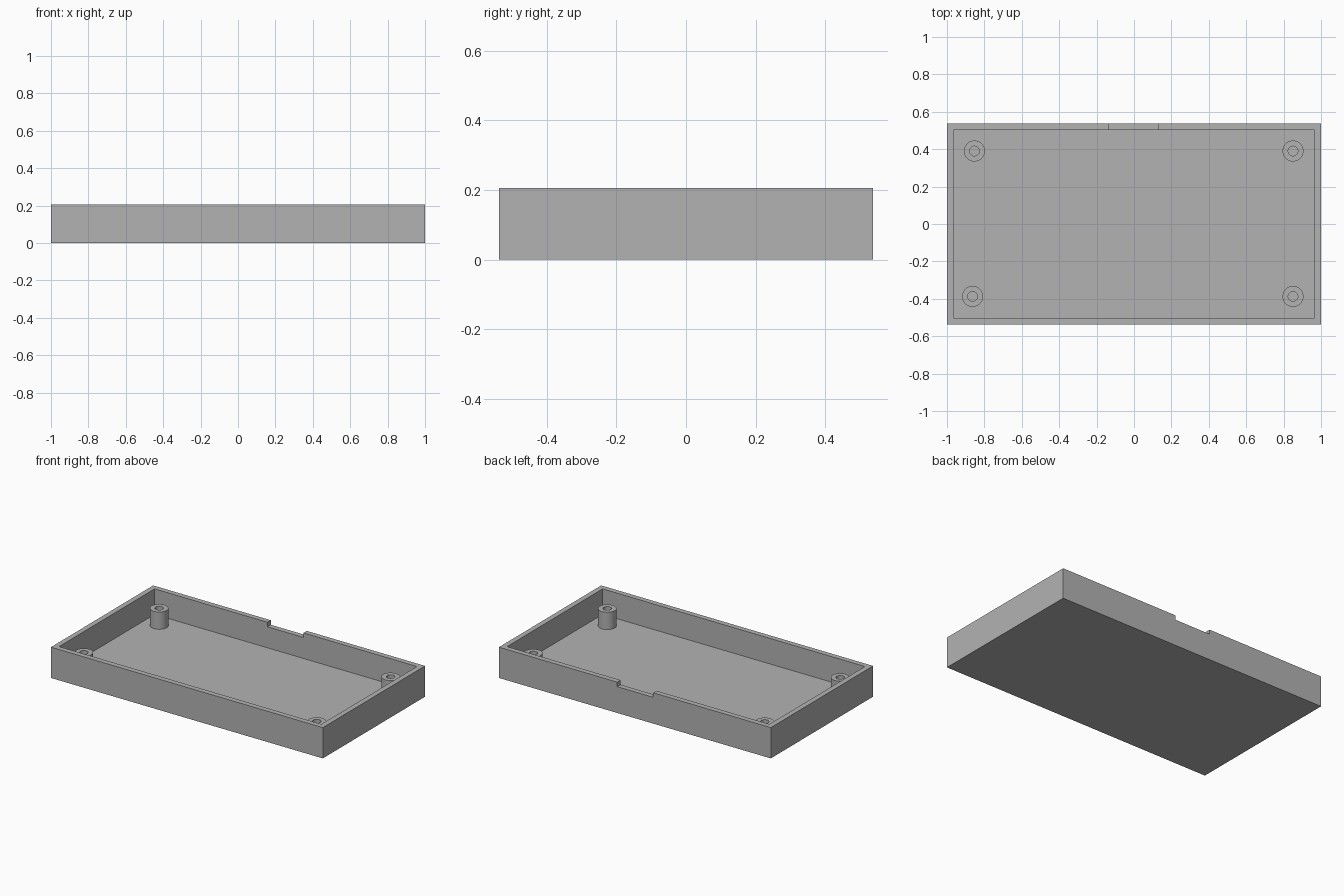
import bpy, bmesh, math
from mathutils import Matrix, Vector

cube = bpy.data.objects.get("Cube")
if cube:
    bpy.data.objects.remove(cube, do_unlink=True)

HALF_X, HALF_Y, HEIGHT = 1.0, 0.537, 0.205
WALL, FLOOR = 0.035, 0.035
NOTCH_X, NOTCH_DEPTH = (-0.135, 0.13), 0.03
POST_R, HOLE_R, POST_TOP = 0.056, 0.026, 0.15

grey = bpy.data.materials.new("grey plastic")
grey.use_nodes = True
colour = (0.45, 0.45, 0.45, 1)
grey.diffuse_color = colour
grey.node_tree.nodes["Principled BSDF"].inputs["Base Color"].default_value = colour


def add_object(name, bm):
    bmesh.ops.recalc_face_normals(bm, faces=bm.faces)
    mesh = bpy.data.meshes.new(name)
    bm.to_mesh(mesh)
    bm.free()
    mesh.materials.append(grey)
    obj = bpy.data.objects.new(name, mesh)
    bpy.context.collection.objects.link(obj)
    return obj


def box(name, low, high):
    low, high = Vector(low), Vector(high)
    bm = bmesh.new()
    place = Matrix.Translation((low + high) / 2) @ Matrix.Diagonal((*(high - low), 1))
    bmesh.ops.create_cube(bm, size=1, matrix=place)
    return add_object(name, bm)


def cut(target, cutter):
    mod = target.modifiers.new("cut", 'BOOLEAN')
    mod.operation, mod.solver, mod.object = 'DIFFERENCE', 'EXACT', cutter
    bpy.context.view_layer.objects.active = target
    bpy.ops.object.modifier_apply(modifier=mod.name)
    bpy.data.objects.remove(cutter, do_unlink=True)


def post(name, x, y):
    # Hollow screw post: a rectangular section spun about its axis
    bm = bmesh.new()
    base = FLOOR - 0.01
    section = [(POST_R, base), (POST_R, POST_TOP), (HOLE_R, POST_TOP), (HOLE_R, base)]
    verts = [bm.verts.new((r, 0, z)) for r, z in section]
    edges = [bm.edges.new((verts[i - 1], verts[i])) for i in range(4)]
    bmesh.ops.spin(bm, geom=verts + edges, cent=(0, 0, 0), axis=(0, 0, 1),
                   angle=math.tau, steps=40, use_merge=True)
    bmesh.ops.remove_doubles(bm, verts=bm.verts, dist=0.0001)
    obj = add_object(name, bm)
    obj.location = (x, y, 0)
    bpy.ops.object.select_all(action='DESELECT')
    obj.select_set(True)
    bpy.context.view_layer.objects.active = obj
    bpy.ops.object.shade_smooth_by_angle(angle=math.radians(30))


# Open tray with a shallow notch in the back wall
tray = box("tray", (-HALF_X, -HALF_Y, 0), (HALF_X, HALF_Y, HEIGHT))
cut(tray, box("cavity", (WALL - HALF_X, WALL - HALF_Y, FLOOR),
              (HALF_X - WALL, HALF_Y - WALL, HEIGHT + 0.1)))
cut(tray, box("notch", (NOTCH_X[0], HALF_Y - 2 * WALL, HEIGHT - NOTCH_DEPTH),
              (NOTCH_X[1], HALF_Y + 0.1, HEIGHT + 0.1)))

# Corner screw posts
post("back_right_post", -0.853, 0.39)
post("back_left_post", 0.85, 0.39)
post("front_right_post", -0.863, -0.387)
post("front_left_post", 0.85, -0.387)
